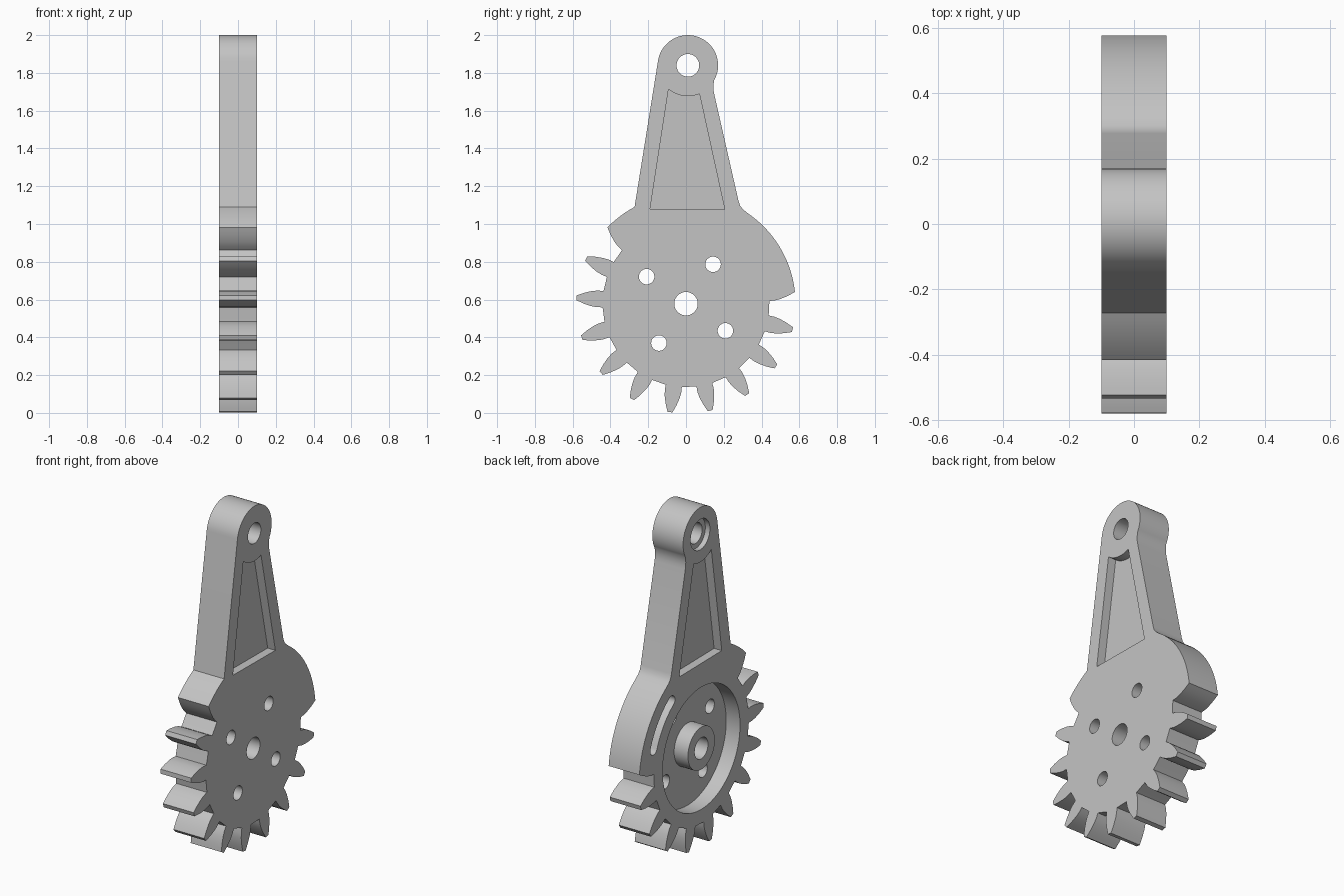
import bpy, bmesh, math

cube = bpy.data.objects.get("Cube")
if cube:
    bpy.data.objects.remove(cube, do_unlink=True)

HALF = 0.1           # half thickness of the plate
WEB = -0.01          # floor of the recess and slot
CZ = 0.578           # gear axis height
TIP, ROOT = 0.58, 0.44
PITCH = 360 / 17
FIRST = 155.7        # angle of the first free tooth
EYE = (0.01, 1.84)   # centre of the eye at the arm's end

grey = bpy.data.materials.new("plain_grey")
grey.use_nodes = True
grey.diffuse_color = (0.55, 0.55, 0.55, 1)
grey.node_tree.nodes["Principled BSDF"].inputs["Base Color"].default_value = (0.55, 0.55, 0.55, 1)


def arc(centre, r, a0, a1, n):
    """Points on an arc in the y-z plane, angles in degrees from +y."""
    out = []
    for i in range(n + 1):
        a = math.radians(a0 + (a1 - a0) * i / n)
        out.append((centre[0] + r * math.cos(a), centre[1] + r * math.sin(a)))
    return out


def circle(centre, r, n=48):
    return arc(centre, r, 0, 360, n)[:-1]


def prism(name, pts, x0, x1):
    """Extrude a y-z profile from x0 to x1."""
    bm = bmesh.new()
    face = bm.faces.new([bm.verts.new((x0, y, z)) for y, z in pts])
    new = bmesh.ops.extrude_face_region(bm, geom=[face])["geom"]
    moved = [v for v in new if isinstance(v, bmesh.types.BMVert)]
    bmesh.ops.translate(bm, verts=moved, vec=(x1 - x0, 0, 0))
    bmesh.ops.recalc_face_normals(bm, faces=bm.faces)
    mesh = bpy.data.meshes.new(name)
    bm.to_mesh(mesh)
    bm.free()
    mesh.materials.append(grey)
    obj = bpy.data.objects.new(name, mesh)
    bpy.context.collection.objects.link(obj)
    return obj


def combine(body, tool, operation):
    """Apply a boolean and discard the tool."""
    mod = body.modifiers.new("shape", "BOOLEAN")
    mod.operation, mod.solver, mod.object = operation, "EXACT", tool
    bpy.context.view_layer.objects.active = body
    bpy.ops.object.modifier_apply(modifier=mod.name)
    bpy.data.objects.remove(tool, do_unlink=True)


# Tooth flank: radius and half width, from root to tip
FLANK = [(ROOT, 0.043), (0.47, 0.044), (0.50, 0.040), (0.54, 0.029), (0.565, 0.019), (TIP, 0.013)]
AXIS = (0, CZ)


def flank(angle, side):
    a = math.radians(angle)
    pts = [(r * math.cos(a) - side * w * math.sin(a),
            CZ + r * math.sin(a) + side * w * math.cos(a)) for r, w in FLANK]
    return pts if side < 0 else pts[::-1]


# Outline: solid sector, arm with its rounded end, then the free teeth
outline = flank(FIRST - 7 * PITCH, -1)
outline += arc(AXIS, TIP, 8, 56, 16)
outline += [(0.302, 1.077), (0.287, 1.096), (0.278, 1.122)]
outline += [(0.150, 1.685), (0.146, 1.705), (0.145, 1.728)]
outline += arc(EYE, 0.16, -30, 172, 36)
outline += arc(AXIS, TIP, 118, 134, 6)
outline += flank(FIRST - PITCH, 1)
for k in range(10):
    angle = FIRST + k * PITCH
    outline += arc(AXIS, ROOT, angle - PITCH / 2, angle, 1)[:1]
    outline += flank(angle, -1) + flank(angle, 1)
outline += arc(AXIS, ROOT, FIRST + 9.5 * PITCH, 0, 1)[:1]
body = prism("gear_arm", outline, -HALF, HALF)

# Tapered pockets on both sides of the arm
pocket = [(0.071, 1.69), (0.205, 1.076), (-0.19, 1.08)][::-1]
pocket = pocket[:2] + arc(EYE, 0.163, 292, 231, 12)
for x0, x1 in ((0.05, 0.2), (-0.2, -0.05)):
    combine(body, prism("pocket", pocket, x0, x1), "DIFFERENCE")

# Round recess with a raised hub on the -x side
combine(body, prism("recess", circle(AXIS, 0.36, 72), -0.2, WEB), "DIFFERENCE")
combine(body, prism("hub", circle(AXIS, 0.125), -HALF, 0.03), "UNION")

# Blind curved slot in the solid sector
SLOT_R, SLOT_W = 0.472, 0.032
ends = arc(AXIS, SLOT_R, 20, 54, 1)
slot = arc(AXIS, SLOT_R + SLOT_W, 20, 54, 12) + arc(ends[1], SLOT_W, 54, 234, 10)[1:-1]
slot += arc(AXIS, SLOT_R - SLOT_W, 54, 20, 12) + arc(ends[0], SLOT_W, 200, 380, 10)[1:-1]
combine(body, prism("slot", slot, -0.2, WEB), "DIFFERENCE")

# Through holes, and the counterbore of the eye
holes = [(AXIS, 0.062), (EYE, 0.06)] + [(p, 0.041) for p in arc(AXIS, 0.253, 55.5, 325.5, 3)]
for centre, r in holes:
    combine(body, prism("hole", circle(centre, r, 36), -0.2, 0.2), "DIFFERENCE")
combine(body, prism("counterbore", circle(EYE, 0.09), -0.2, -0.07), "DIFFERENCE")

# Smooth curved walls, crisp edges
bpy.ops.object.select_all(action="DESELECT")
body.select_set(True)
bpy.context.view_layer.objects.active = body
bpy.ops.object.shade_smooth_by_angle(angle=math.radians(25))
